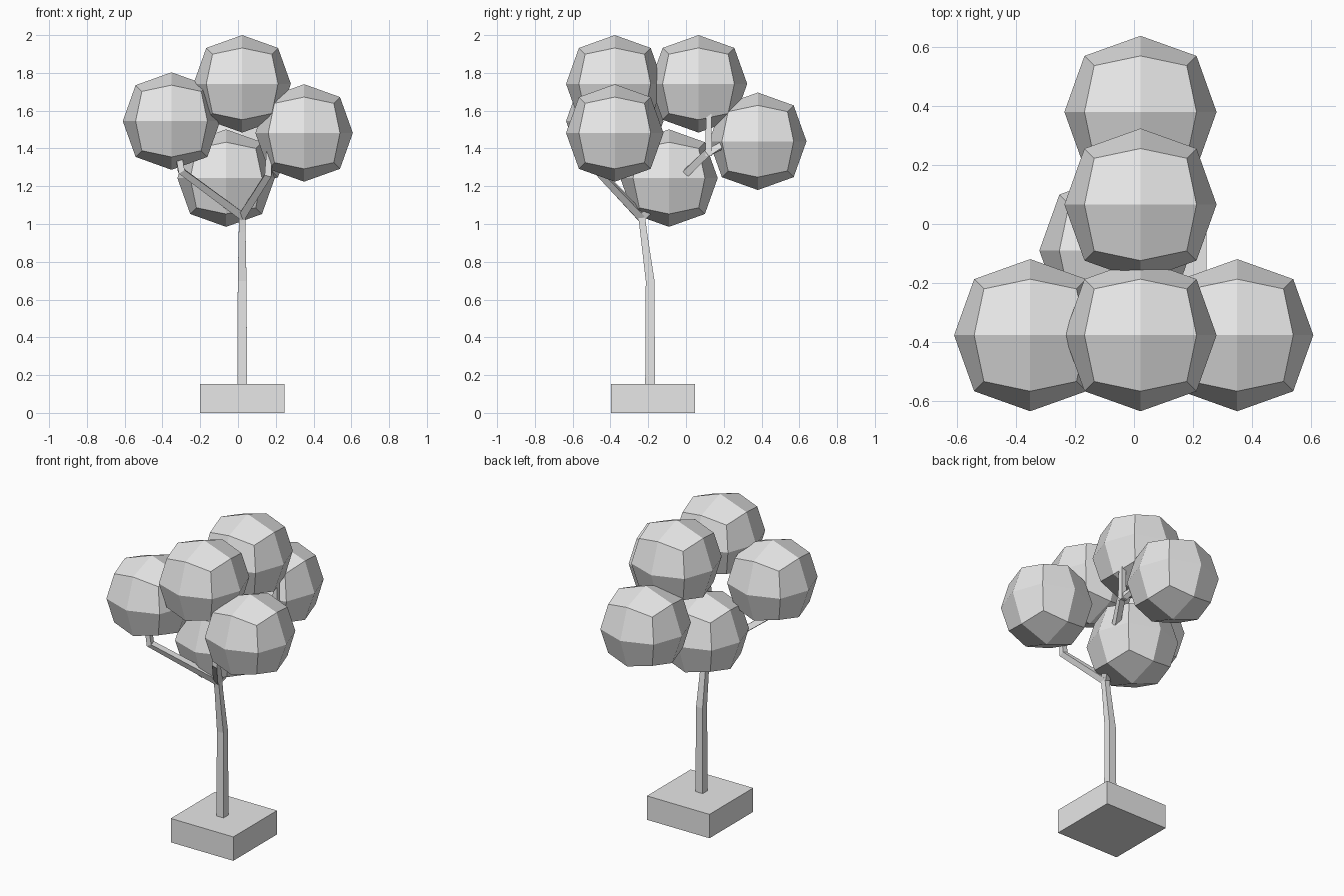
import bpy, bmesh
from mathutils import Vector

cube = bpy.data.objects.get("Cube")
if cube:
    bpy.data.objects.remove(cube)

grey = bpy.data.materials.new("plain_grey")
grey.use_nodes = True
grey.diffuse_color = (0.8, 0.8, 0.8, 1)
grey.node_tree.nodes["Principled BSDF"].inputs["Base Color"].default_value = (0.8, 0.8, 0.8, 1)


def finish(name, bm):
    bmesh.ops.recalc_face_normals(bm, faces=bm.faces)
    mesh = bpy.data.meshes.new(name)
    bm.to_mesh(mesh)
    bm.free()
    mesh.materials.append(grey)
    obj = bpy.data.objects.new(name, mesh)
    bpy.context.scene.collection.objects.link(obj)
    return obj


def box(name, centre, size):
    bm = bmesh.new()
    bmesh.ops.create_cube(bm, size=1)
    for v in bm.verts:
        v.co = Vector(c + s * k for c, s, k in zip(centre, size, v.co))
    return finish(name, bm)


def limb(name, path, widths):
    """Square tube swept along a path, with one width per point."""
    bm = bmesh.new()
    pts = [Vector(p) for p in path]
    rings = []
    for i, (p, w) in enumerate(zip(pts, widths)):
        ways = [(b - a).normalized() for a, b in zip(pts, pts[1:])][max(i - 1, 0):i + 1]
        along = sum(ways, Vector()).normalized()
        side = Vector((0, 1, 0)).cross(along).normalized()
        front = along.cross(side)
        rings.append([bm.verts.new(p + (side * a + front * b) * w / 2)
                      for a, b in ((-1, -1), (1, -1), (1, 1), (-1, 1))])
    for low, high in zip(rings, rings[1:]):
        for k in range(4):
            n = (k + 1) % 4
            bm.faces.new((low[k], low[n], high[n], high[k]))
    bm.faces.new(rings[0])
    bm.faces.new(rings[-1])
    return finish(name, bm)


def foliage(name, centre):
    """Cube split once per side and rounded into a faceted ball."""
    bm = bmesh.new()
    bmesh.ops.create_cube(bm, size=2)
    bmesh.ops.subdivide_edges(bm, edges=bm.edges, cuts=1, use_grid_fill=True)
    reach = {1: 0.258, 2: 0.19, 3: 0.157}  # face centre, edge middle, corner
    for v in bm.verts:
        count = sum(abs(c) > 0.5 for c in v.co)
        v.co = v.co * reach[count] + Vector(centre)
    return finish(name, bm)


# Base block and bent trunk
box("base", (0.022, -0.175, 0.077), (0.446, 0.446, 0.154))
fork = (0.022, -0.235, 1.04)
limb("trunk", [(0.022, -0.19, 0.14), (0.022, -0.19, 0.7), (0.022, -0.225, 0.96), fork],
     [0.052, 0.046, 0.036, 0.036])

# Branches spreading from the fork
limb("left_branch", [fork, (0.16, -0.45, 1.26), (0.17, -0.45, 1.45)], [0.04, 0.036, 0.03])
limb("right_branch", [fork, (-0.30, -0.465, 1.28), (-0.33, -0.46, 1.45)], [0.04, 0.036, 0.03])
limb("back_branch", [fork, (0.19, 0.11, 1.375), (0.15, 0.22, 1.43)], [0.04, 0.038, 0.03])
limb("upright_twig", [(0.19, 0.12, 1.36), (0.19, 0.12, 1.64)], [0.036, 0.026])

# Balls of leaves
balls = {
    "front_top_foliage": (0.022, -0.377, 1.742),
    "middle_top_foliage": (0.022, 0.066, 1.742),
    "back_foliage": (0.022, 0.38, 1.438),
    "left_foliage": (0.35, -0.377, 1.482),
    "right_foliage": (-0.352, -0.377, 1.545),
    "low_foliage": (-0.063, -0.09, 1.243),
}
for name, centre in balls.items():
    foliage(name, centre)
